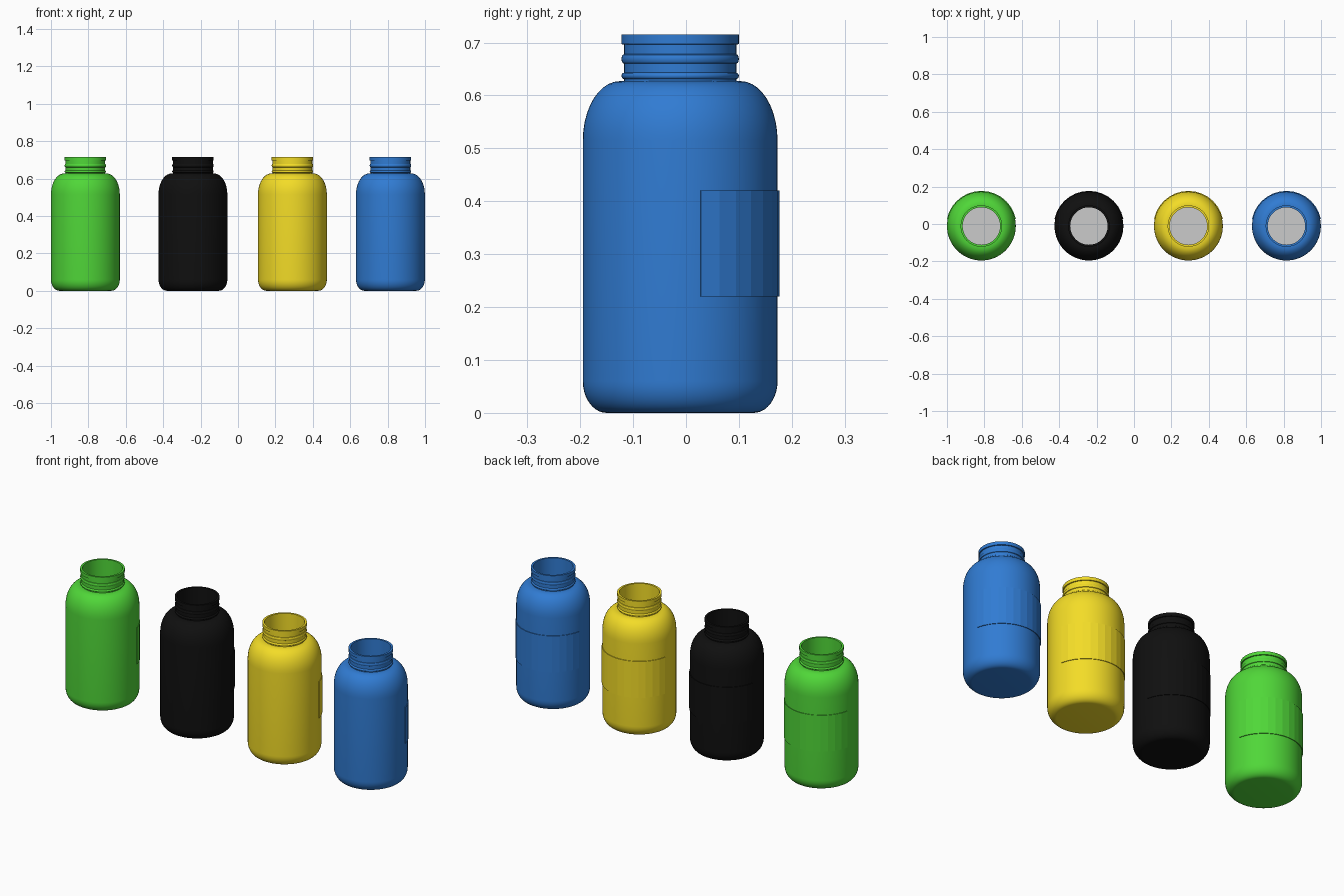
import bpy, bmesh
from math import sin, cos, pi, radians

if "Cube" in bpy.data.objects:
    bpy.data.objects.remove(bpy.data.objects["Cube"])

SEG = 64
YC = -0.011      # bottle axis sits slightly forward of the origin
R = 0.184        # body radius


def arc(cr, cz, a, b, start, end, n=10):
    """Elliptical arc in the (radius, height) plane."""
    return [(cr + a * cos(radians(start + (end - start) * i / n)),
             cz + b * sin(radians(start + (end - start) * i / n)))
            for i in range(n + 1)]


def make_object(name, bm, mat, x):
    bmesh.ops.recalc_face_normals(bm, faces=bm.faces)
    me = bpy.data.meshes.new(name)
    bm.to_mesh(me)
    bm.free()
    if mat:
        me.materials.append(mat)
    ob = bpy.data.objects.new(name, me)
    ob.location = (x, YC, 0)
    bpy.context.collection.objects.link(ob)
    return ob


def smooth(ob, angle):
    bpy.ops.object.select_all(action='DESELECT')
    ob.select_set(True)
    bpy.context.view_layer.objects.active = ob
    bpy.ops.object.shade_smooth_by_angle(angle=radians(angle))


def lathe(name, profile, mat, x):
    bm = bmesh.new()
    verts = [bm.verts.new((r, 0, z)) for r, z in profile]
    edges = [bm.edges.new(p) for p in zip(verts, verts[1:])]
    bmesh.ops.spin(bm, geom=verts + edges, cent=(0, 0, 0), axis=(0, 0, 1),
                   angle=2 * pi, steps=SEG, use_duplicate=False)
    bmesh.ops.remove_doubles(bm, verts=bm.verts, dist=1e-5)
    ob = make_object(name, bm, mat, x)
    smooth(ob, 35)
    return ob


# outer wall: base, rounded foot, body, shoulder
outer = [(0, 0)] + arc(0.139, 0.06, 0.045, 0.06, -90, 0) \
    + arc(0.114, 0.515, 0.070, 0.112, 0, 90)
# neck with two thread ridges and a lip
neck = [(0.106, 0.627), (0.106, 0.630)] \
    + arc(0.106, 0.637, 0.005, 0.006, -90, 90, 6) \
    + arc(0.106, 0.669, 0.005, 0.009, -90, 90, 6) \
    + [(0.106, 0.696), (0.111, 0.697), (0.111, 0.715), (0.100, 0.715)]
# inner wall back down to the floor
inner = [(0.100, 0.617)] + arc(0.106, 0.515, 0.068, 0.102, 90, 0) \
    + arc(0.139, 0.06, 0.035, 0.05, 0, -90)


def label(mat, x):
    # faceted curved panel wrapped round the back
    bm = bmesh.new()
    n, half = 14, radians(78)
    cols = []
    for i in range(n + 1):
        a = pi / 2 - half + 2 * half * i / n
        cols.append([bm.verts.new((r * cos(a), r * sin(a), z))
                     for r, z in ((0.188, 0.22), (0.188, 0.42),
                                  (0.183, 0.42), (0.183, 0.22))])
    for a, b in zip(cols, cols[1:]):
        for k in range(4):
            j = (k + 1) % 4
            bm.faces.new((a[k], b[k], b[j], a[j]))
    bm.faces.new(cols[0])
    bm.faces.new(cols[-1])
    return bm


def bottle(colour, x, rgb):
    mat = bpy.data.materials.new(colour)
    mat.diffuse_color = (*rgb, 1)
    mat.use_nodes = True
    mat.node_tree.nodes["Principled BSDF"].inputs["Base Color"].default_value = mat.diffuse_color
    lathe(colour + "_bottle", outer + neck + inner, mat, x)
    make_object(colour + "_label", label(mat, x), mat, x)
    # grey floor seen through the opening
    bm = bmesh.new()
    bmesh.ops.create_circle(bm, cap_ends=True, segments=SEG, radius=0.139)
    bmesh.ops.translate(bm, verts=bm.verts, vec=(0, 0, 0.01))
    make_object(colour + "_inner_floor", bm, None, x)


bottle("green", -0.816, (0.08, 0.68, 0.04))
bottle("black", -0.241, (0.005, 0.005, 0.005))
bottle("yellow", 0.291, (0.90, 0.72, 0.02))
bottle("blue", 0.815, (0.03, 0.20, 0.65))
